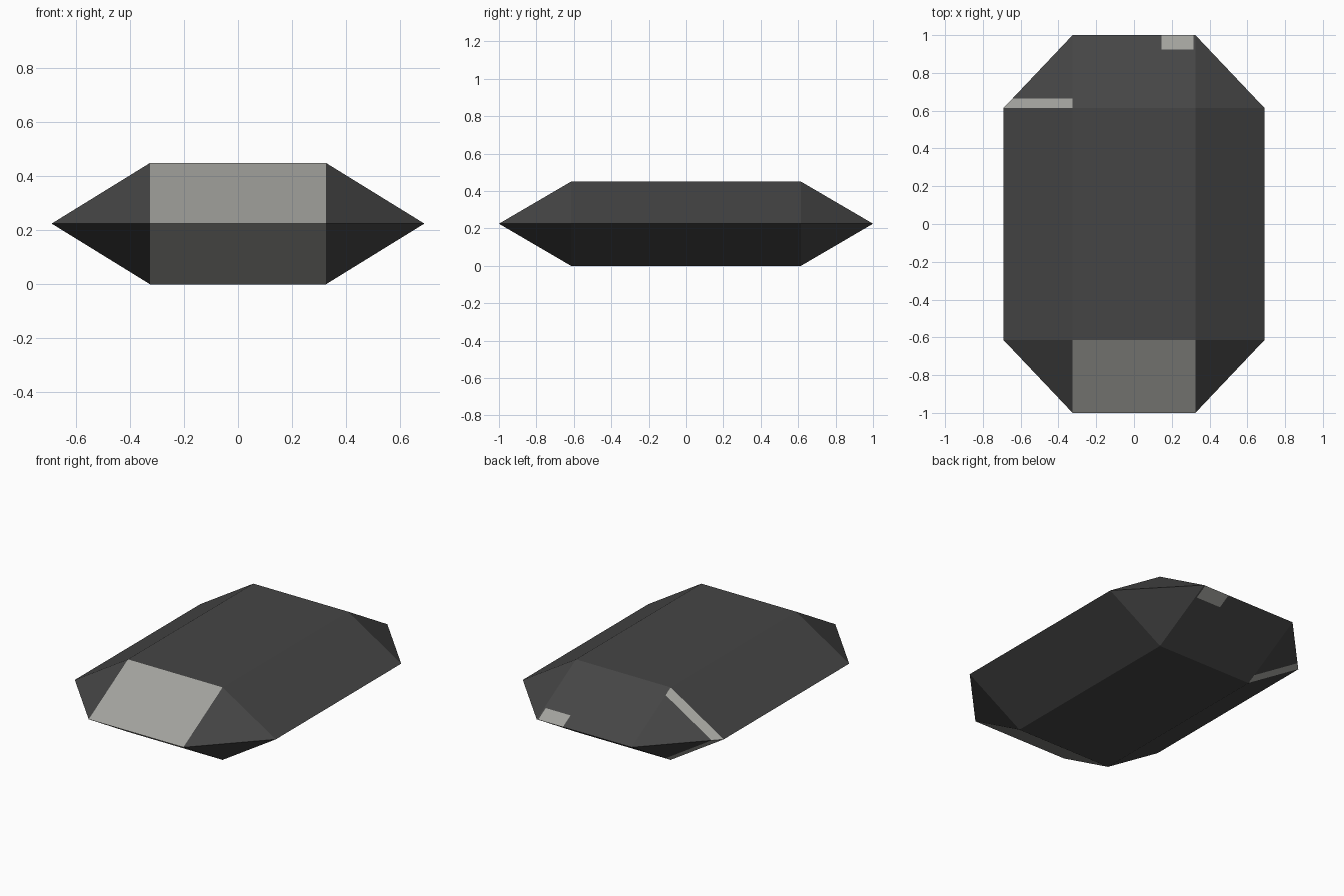
import bpy, bmesh
from mathutils import Vector

if "Cube" in bpy.data.objects:
    bpy.data.objects.remove(bpy.data.objects["Cube"])

X_IN, X_OUT = 0.325, 0.69     # half widths: flat table, widest girdle
Y_IN, Y_OUT = 0.615, 1.0      # half lengths: flat table, tips
HEIGHT = 0.45
MID = HEIGHT / 2


def material(name, colour):
    m = bpy.data.materials.new(name)
    m.diffuse_color = (*colour, 1)
    m.use_nodes = True
    m.node_tree.nodes["Principled BSDF"].inputs["Base Color"].default_value = m.diffuse_color
    return m


dark = material("charcoal", (0.06, 0.06, 0.06))
light = material("pale grey", (0.36, 0.36, 0.335))

# Faceted body: flat table top and bottom, eight-sided girdle halfway up
bm = bmesh.new()
for sx in (-1, 1):
    for sy in (-1, 1):
        for z in (0, HEIGHT):
            bm.verts.new((sx * X_IN, sy * Y_IN, z))
        bm.verts.new((sx * X_OUT, sy * Y_IN, MID))
        bm.verts.new((sx * X_IN, sy * Y_OUT, MID))
bmesh.ops.convex_hull(bm, input=bm.verts[:])
bmesh.ops.dissolve_limit(bm, angle_limit=0.02, verts=bm.verts[:], edges=bm.edges[:])


def cut(rule, point, normal):
    """Split only the faces whose centre passes the rule."""
    faces = [f for f in bm.faces if rule(f.calc_center_median())]
    edges = {e for f in faces for e in f.edges}
    verts = {v for f in faces for v in f.verts}
    bmesh.ops.bisect_plane(bm, geom=faces + list(edges) + list(verts), dist=1e-5,
                           plane_co=Vector(point), plane_no=Vector(normal))


# Back facets: small patch beside the right corner
def back(c):
    return c.y > Y_IN + 0.05 and abs(c.x) < X_IN - 0.02


cut(back, (0, 0.925, 0), (0, 1, 0))
cut(lambda c: back(c) and c.y > 0.925, (0.145, 0, 0), (1, 0, 0))
cut(lambda c: back(c) and c.y > 0.925 and c.x > 0.145, (0.315, 0, 0), (1, 0, 0))


# Back left corner facets: narrow strip along their inner edge
def corner(c):
    return c.y > Y_IN + 0.01 and c.x < -X_IN - 0.01


cut(corner, (0, 0.665, 0), (0, 1, 0))

# Front facets, patch and strip are pale, the rest charcoal
for f in bm.faces:
    c = f.calc_center_median()
    front = c.y < -Y_IN - 0.05 and abs(c.x) < 0.05
    patch = c.y > 0.93 and 0.145 < c.x < 0.315
    strip = corner(c) and c.y < 0.665
    f.material_index = int(front or patch or strip)
    f.smooth = False

bmesh.ops.recalc_face_normals(bm, faces=bm.faces[:])
mesh = bpy.data.meshes.new("faceted_body")
bm.to_mesh(mesh)
bm.free()
mesh.materials.append(dark)
mesh.materials.append(light)
body = bpy.data.objects.new("faceted_body", mesh)
bpy.context.collection.objects.link(body)
